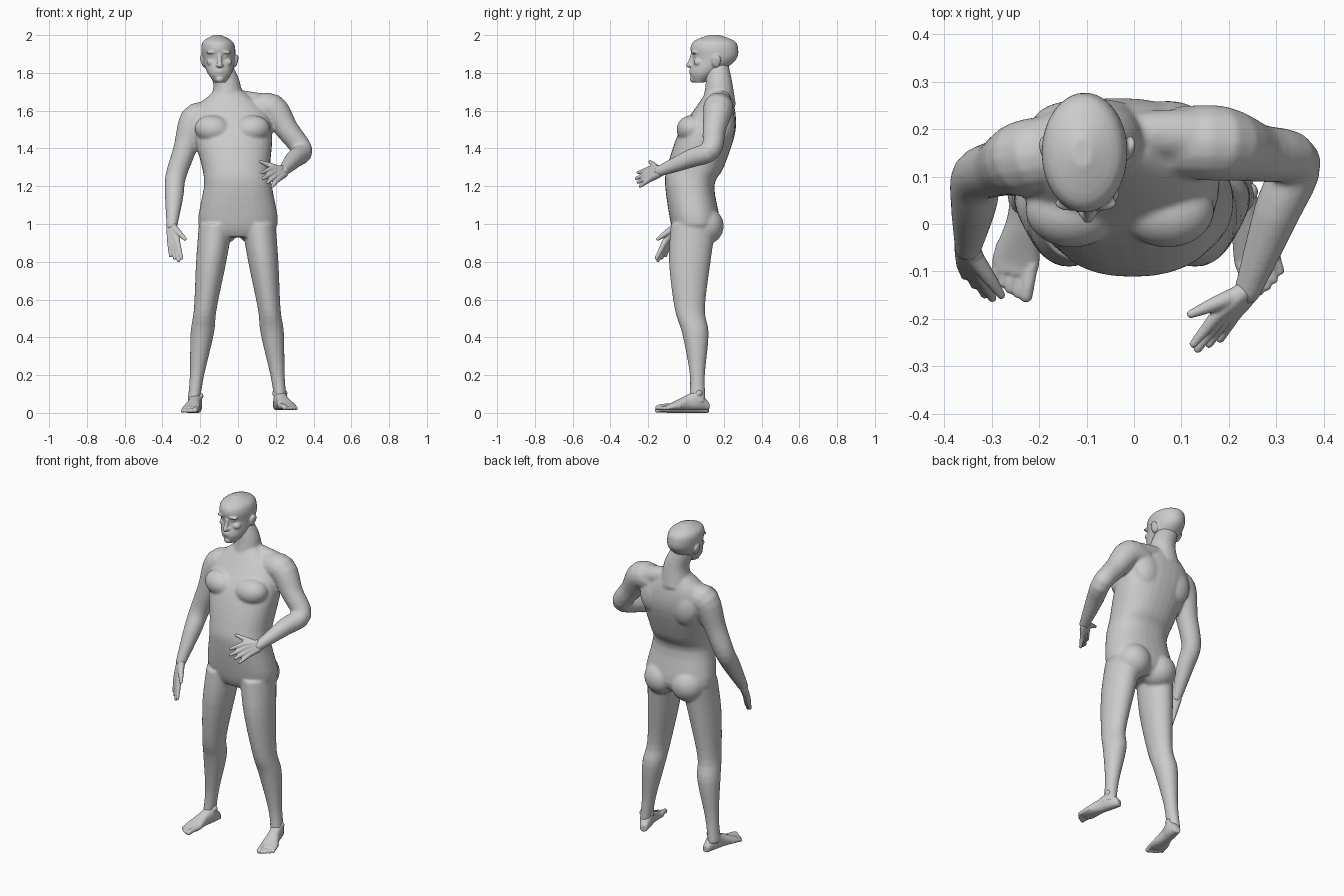
import bpy, bmesh, math
from mathutils import Vector, Matrix

cube = bpy.data.objects.get("Cube")
if cube:
    bpy.data.objects.remove(cube, do_unlink=True)

skin = bpy.data.materials.new("plain grey")
skin.use_nodes = True
skin.diffuse_color = (.6, .6, .6, 1)
skin.node_tree.nodes["Principled BSDF"].inputs["Base Color"].default_value = skin.diffuse_color

X, Y, Z = Matrix.Identity(3)


def spline(rows, steps=4):
    """Smoothly resample rows of numbers."""
    last = len(rows) - 1
    smooth = []
    for i in range(last):
        before, start, end, after = (rows[max(0, min(last, i + k))] for k in (-1, 0, 1, 2))
        for step in range(steps):
            t = step / steps
            smooth.append([q + t / 2 * (r - p + t * (2 * p - 5 * q + 4 * r - s + t * (3 * (q - r) + s - p)))
                           for p, q, r, s in zip(before, start, end, after)])
    return smooth + [list(rows[last])]


def skin_rings(bm, rings):
    """Bridge rings of points into one closed volume."""
    rings = [[bm.verts.new(point) for point in ring] for ring in rings]
    for lower, upper in zip(rings, rings[1:]):
        for k in range(len(lower)):
            bm.faces.new((lower[k - 1], lower[k], upper[k], upper[k - 1]))
    bm.faces.new(rings[0])
    bm.faces.new(rings[-1])


def ellipse(center, across, up, power=2, sides=32):
    """Ring of points; a higher power gives a squarer section."""
    ring = []
    for k in range(sides):
        angle = math.tau * k / sides
        c, s = math.cos(angle), math.sin(angle)
        c = math.copysign(abs(c) ** (2 / power), c)
        s = math.copysign(abs(s) ** (2 / power), s)
        ring.append(center + across * c + up * s)
    return ring


def column(bm, rows, lean, power=2):
    """Stack level ellipses (height, depth position, half width, half depth); lean gives x by height."""
    skin_rings(bm, [ellipse(Vector((lean(z), y, z)), X * width, Y * depth, power)
                    for z, y, width, depth in spline(rows)])


def tube(bm, points, radii):
    """Round tube through the points, closed with a ball at its end."""
    rows = spline([(*point, radius) for point, radius in zip(points, radii)])
    path = [Vector(row[:3]) for row in rows]
    across, rings = None, []
    for i, center in enumerate(path):
        along = path[min(i + 1, len(path) - 1)] - path[max(i - 1, 0)]
        along.normalize()
        across = across - along * across.dot(along) if across else along.orthogonal()
        across.normalize()
        radius = rows[i][-1]
        rings.append(ellipse(center, across * radius, along.cross(across) * radius, sides=16))
    skin_rings(bm, rings)
    blob(bm, path[-1], [radii[-1]] * 3)


def blob(bm, center, radii, tilt=0):
    place = Matrix.Translation(center) @ Matrix.Rotation(tilt, 4, 'Y') @ Matrix.Diagonal((*radii, 1))
    bmesh.ops.create_uvsphere(bm, u_segments=24, v_segments=16, radius=1, matrix=place)


def finish(bm, name, voxel, rounds):
    """Fuse the overlapping volumes into one smooth skin."""
    bmesh.ops.recalc_face_normals(bm, faces=bm.faces)
    mesh = bpy.data.meshes.new(name)
    bm.to_mesh(mesh)
    bm.free()
    mesh.materials.append(skin)
    part = bpy.data.objects.new(name, mesh)
    bpy.context.collection.objects.link(part)
    fuse = part.modifiers.new("fuse", 'REMESH')
    fuse.mode = 'VOXEL'
    fuse.voxel_size = voxel
    fuse.use_smooth_shade = True
    soften = part.modifiers.new("soften", 'SMOOTH')
    soften.factor = .5
    soften.iterations = rounds


def build_hand(name, wrist, knuckle, across, reach, thumb_tip):
    """Four fingers fan out from the wrist through the palm, plus a thumb."""
    bm = bmesh.new()
    for i in range(4):
        fan = across * (i / 3 - .5)
        base = knuckle + fan
        tip = base + reach * (1.05 - .15 * abs(i - 1)) + fan * .4
        root = wrist + fan * .4
        tube(bm, (root, root.lerp(base, .5), base, base.lerp(tip, .5), tip), (.021, .019, .015, .012, .009))
    tube(bm, (wrist, wrist.lerp(thumb_tip, .55), thumb_tip), (.02, .016, .009))
    finish(bm, name, .0045, 2)


def build_foot(name, side, heel, turn):
    """Sole on the ground, toes forward, big toe on the inner side."""
    bm = bmesh.new()
    rows = [(0, .02, .02), (.06, .035, .05), (.12, .035, .04), (.2, .05, .02), (.23, .04, .015)]
    skin_rings(bm, [ellipse(Vector((0, -forward, height)), X * width, Z * height, 2.3)
                    for forward, width, height in spline(rows)])
    for i in range(5):
        radius = .01 if i else .014
        tip = Vector((.018 * i - .034, .002 * i * i - .27, radius))
        tube(bm, (tip + Y * .07 + Z * .01, tip + Y * .02 + Z * .005, tip), [radius] * 3)
    # Ankle bones
    for edge in (-1, 1):
        blob(bm, (edge * .026, -.06, .09), (.015, .018, .018))
    place = Matrix.Diagonal((side, 1, 1, 1)) @ Matrix.Translation(heel) @ Matrix.Rotation(turn, 4, 'Z')
    bmesh.ops.transform(bm, matrix=place, verts=bm.verts)
    finish(bm, name, .0045, 2)


# Torso, leaning towards its right above the waist
body = bmesh.new()
column(body, [(.93, .04, .13, .09), (1, .05, .21, .13), (1.2, .02, .18, .13), (1.3, .05, .18, .15),
              (1.48, .11, .21, .15), (1.6, .15, .19, .11), (1.7, .17, .08, .06)],
       lambda z: -.1 * max(0, z - 1.2), 2.3)

for side in (-1, 1):
    # Chest, shoulder blade and buttock
    blob(body, (side * .1 - .03, .03, 1.5), (.1, .08, .075), side * -.15)
    blob(body, (side * .1 - .03, .2, 1.52 + side * .01), (.09, .06, .11))
    blob(body, (side * .09, .1, .99), (.1, .1, .1))
    # Leg, spreading outward towards the ground, and kneecap
    stance = .234 - min(side, 0) * .008
    column(body, [(1, .04, .09, .12), (.8, .02, .08, .11), (.55, .02, .06, .08), (.42, .05, .062, .07),
                  (.2, .06, .038, .04), (.05, .06, .032, .045)],
           lambda z: side * (stance - z / 8))
    blob(body, (side * (stance - .07), -.025, .55), (.036, .032, .045))

# Neck and the slopes down to the shoulders
nape = Vector((-.06, .175, 1.67))
tube(body, (nape - Z * .04, nape + Z * .07, (-.095, .165, 1.83)), (.09, .072, .062))
tube(body, (nape, (-.14, .17, 1.625), (-.22, .15, 1.56)), (.05, .05, .06))
tube(body, (nape, (.04, .19, 1.655), (.15, .18, 1.625)), (.05, .05, .065))

# Arms: the right one hangs, the left one bends across the waist
arms = {
    "right": [(-.23, .14, 1.55), (-.33, .1, 1.25), (-.35, -.05, .99),
              (-.34, -.1, .9), (-.04, .03, 0), (.015, -.04, -.09), (-.28, -.15, .92)],
    "left": [(.18, .17, 1.61), (.34, .13, 1.39), (.24, -.14, 1.28),
             (.195, -.19, 1.265), (.035, 0, -.055), (-.05, -.07, -.035), (.12, -.19, 1.33)],
}
for name, joints in arms.items():
    shoulder, elbow, wrist, *fingers = map(Vector, joints)
    chest = shoulder.lerp(nape, .4) - Z * .03
    tube(body, (chest, shoulder, shoulder.lerp(elbow, .5), elbow, elbow.lerp(wrist, .4), wrist),
         (.075, .08, .062, .055, .049, .029))
    build_hand(name + "_hand", wrist, *fingers)
finish(body, "body", .008, 5)

# Head: jaw and skull, tilted a little
head = bmesh.new()
column(head, [(1.75, .07, .03, .03), (1.8, .1, .065, .08), (1.87, .15, .084, .115),
              (1.93, .15, .09, .126), (1.97, .15, .075, .105), (2, .15, .02, .03)],
       lambda z: .011 - .06 * z)

# Nose, lips and chin
nose = Vector((-.097, .014, 1.84))
tube(head, (nose + Y * .02 + Z * .055, nose + Y * .012 + Z * .025, nose), (.01, .011, .013))
for drop in (.026, .037):
    blob(head, nose + Y * .013 - Z * drop, (.022, .011, .0065))
blob(head, nose + Y * .026 - Z * .074, (.022, .02, .018))

# Nostrils, brows, eyes, cheeks and ears
for side in (-1, 1):
    for across, back, rise, radii, tilt in (
            (.013, .012, 0, (.009, .011, .008), 0),
            (.032, .03, .07, (.034, .017, .009), .1),
            (.032, .042, .05, (.017, .015, .011), 0),
            (.04, .052, .016, (.028, .026, .021), 0),
            (.086, .146, .022, (.012, .024, .035), .2),
            (.093, .152, .03, (.007, .02, .024), .2)):
        blob(head, nose + X * (side * across - rise / 15) + Y * back + Z * rise, radii, side * tilt)
finish(head, "head", .005, 3)

build_foot("left_foot", 1, (.205, .12, .014), .28)
build_foot("right_foot", -1, (.213, .12, 0), .18)
